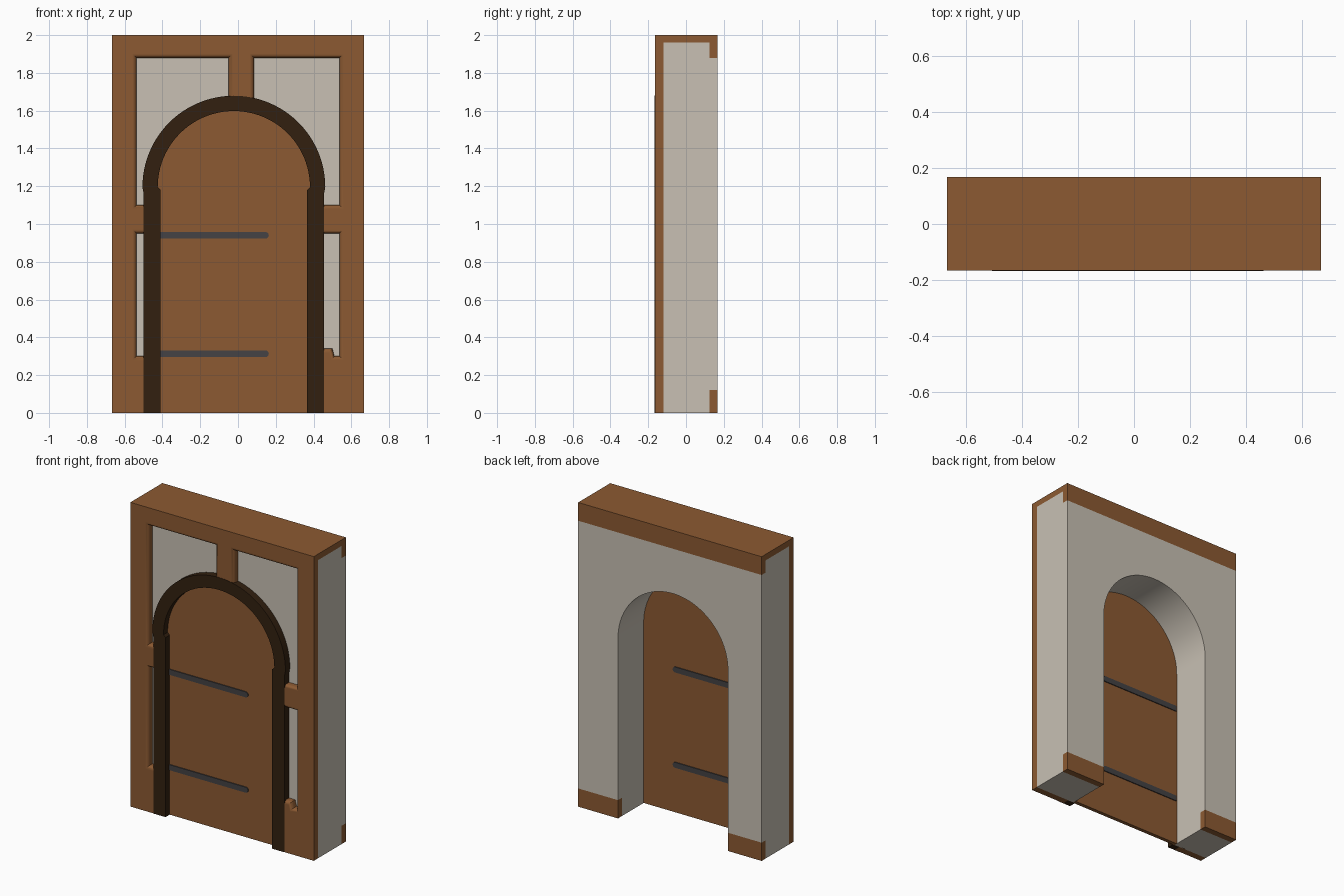
import bpy, bmesh, math

cube = bpy.data.objects.get("Cube")
if cube:
    bpy.data.objects.remove(cube, do_unlink=True)

HALF_W, FRONT, BACK, HEIGHT = 0.667, -0.167, 0.167, 2.0
ARCH_X, SPRING = -0.022, 1.185


def material(name, rgb):
    m = bpy.data.materials.new(name)
    m.use_nodes = True
    m.diffuse_color = (*rgb, 1)
    m.node_tree.nodes["Principled BSDF"].inputs["Base Color"].default_value = (*rgb, 1)
    return m


timber = material("timber brown", (0.262, 0.102, 0.032))
plaster = material("plaster", (0.58, 0.53, 0.455))
dark_wood = material("dark wood", (0.032, 0.0145, 0.005))
iron = material("iron grey", (0.058, 0.055, 0.058))


def arc(cx, cz, r, start, end, steps=48):
    """Points of an arc in the XZ plane, angles in degrees."""
    angles = [math.radians(start + (end - start) * i / steps) for i in range(steps + 1)]
    return [(cx + r * math.cos(a), cz + r * math.sin(a)) for a in angles]


def slab(name, outline, y0, y1, mats, edit=None):
    """Extrude an XZ outline from y0 to y1; edit may refine the bmesh."""
    bm = bmesh.new()
    face = bm.faces.new([bm.verts.new((x, y0, z)) for x, z in outline])
    new = bmesh.ops.extrude_face_region(bm, geom=[face])["geom"]
    for v in new:
        if isinstance(v, bmesh.types.BMVert):
            v.co.y = y1
    # extrusion can drop the starting cap, so close it again
    holes = [e for e in bm.edges if e.is_boundary]
    if holes:
        bmesh.ops.holes_fill(bm, edges=holes, sides=0)
    bmesh.ops.recalc_face_normals(bm, faces=bm.faces[:])
    if edit:
        edit(bm)
    mesh = bpy.data.meshes.new(name)
    bm.to_mesh(mesh)
    bm.free()
    for m in mats:
        mesh.materials.append(m)
    obj = bpy.data.objects.new(name, mesh)
    bpy.context.collection.objects.link(obj)
    bpy.ops.object.select_all(action="DESELECT")
    obj.select_set(True)
    bpy.context.view_layer.objects.active = obj
    bpy.ops.object.shade_smooth_by_angle(angle=math.radians(35))
    return obj


# Plaster wall with an arched passage, timber on the top and rear bands
def paint_wall(bm):
    cuts = [((0, 0, z), (0, 0, 1)) for z in (0.12, 1.88, 1.96)] + [((0, 0.125, 0), (0, 1, 0))]
    for co, no in cuts:
        geom = bm.verts[:] + bm.edges[:] + bm.faces[:]
        bmesh.ops.bisect_plane(bm, geom=geom, plane_co=co, plane_no=no)
    for f in bm.faces:
        c = f.calc_center_bounds()
        rear_band = c.y > 0.125 and (c.z < 0.12 or c.z > 1.88)
        f.material_index = int(c.z > 1.96 or rear_band)


r = 0.4
passage = [(ARCH_X + r, 0)] + arc(ARCH_X, SPRING, r, 0, 180) + [(ARCH_X - r, 0)]
wall = [(-HALF_W, 0), (-HALF_W, HEIGHT), (HALF_W, HEIGHT), (HALF_W, 0)]
slab("wall", wall + passage, -0.12, BACK, [plaster, timber], paint_wall)


# Front timber frame with softened edges around the plaster panels
def soften(bm):
    rim = [e for e in bm.edges
           if all(v.co.y < -0.15 and abs(v.co.x) < 0.6 and 0.01 < v.co.z < 1.95 for v in e.verts)]
    bmesh.ops.bevel(bm, geom=rim, offset=0.022, segments=4, profile=0.5, affect="EDGES")


IN, OUT = 0.42, 0.537
right_side = [(IN, 0), (IN, 0.34), (0.5, 0.34), (0.51, 0.3), (OUT, 0.3), (OUT, 0.95),
              (IN, 0.95), (IN, 1.1), (OUT, 1.1), (OUT, 1.88), (0.085, 1.88), (0.085, 1.62)]
LEFT_IN = -0.46
left_side = [(-0.05, 1.62), (-0.05, 1.88), (-OUT, 1.88), (-OUT, 1.1), (LEFT_IN, 1.1),
             (LEFT_IN, 0.95), (-OUT, 0.95), (-OUT, 0.3), (LEFT_IN, 0.3), (LEFT_IN, 0)]
frame = slab("timber_frame", wall + right_side + left_side, FRONT + 0.002, -0.12, [timber], soften)
frame.modifiers.new("even_shading", "WEIGHTED_NORMAL").keep_sharp = True

# Dark arch surround, its legs set slightly inwards from the ring
LEG_OUT, LEG_IN, LEG_TOP = 0.477, 0.388, 1.19
outer = arc(ARCH_X, SPRING + 0.01, 0.484, 0, 180)
inner = arc(ARCH_X, SPRING + 0.01, 0.403, 180, 0)
surround = [(ARCH_X + LEG_OUT, 0), (ARCH_X + LEG_OUT, LEG_TOP - 0.03)] + outer
surround += [(ARCH_X - LEG_OUT, LEG_TOP - 0.03), (ARCH_X - LEG_OUT, 0), (ARCH_X - LEG_IN, 0),
             (ARCH_X - LEG_IN, LEG_TOP - 0.01)] + inner
surround += [(ARCH_X + LEG_IN, LEG_TOP - 0.01), (ARCH_X + LEG_IN, 0)]
slab("arch_surround", surround, FRONT, -0.115, [dark_wood])

# Door leaf
r = 0.415
leaf = [(ARCH_X + r, 0)] + arc(ARCH_X, SPRING, r, 0, 180) + [(ARCH_X - r, 0)]
slab("door", leaf, -0.124, -0.1, [timber])

# Iron hinge straps showing on both faces of the door
for name, z in (("lower_strap", 0.313), ("upper_strap", 0.94)):
    h = 0.018
    tip = arc(0.145, z, h, -90, 90, 10)
    slab(name, [(-0.415, z - h)] + tip + [(-0.415, z + h)], -0.13, -0.094, [iron])
